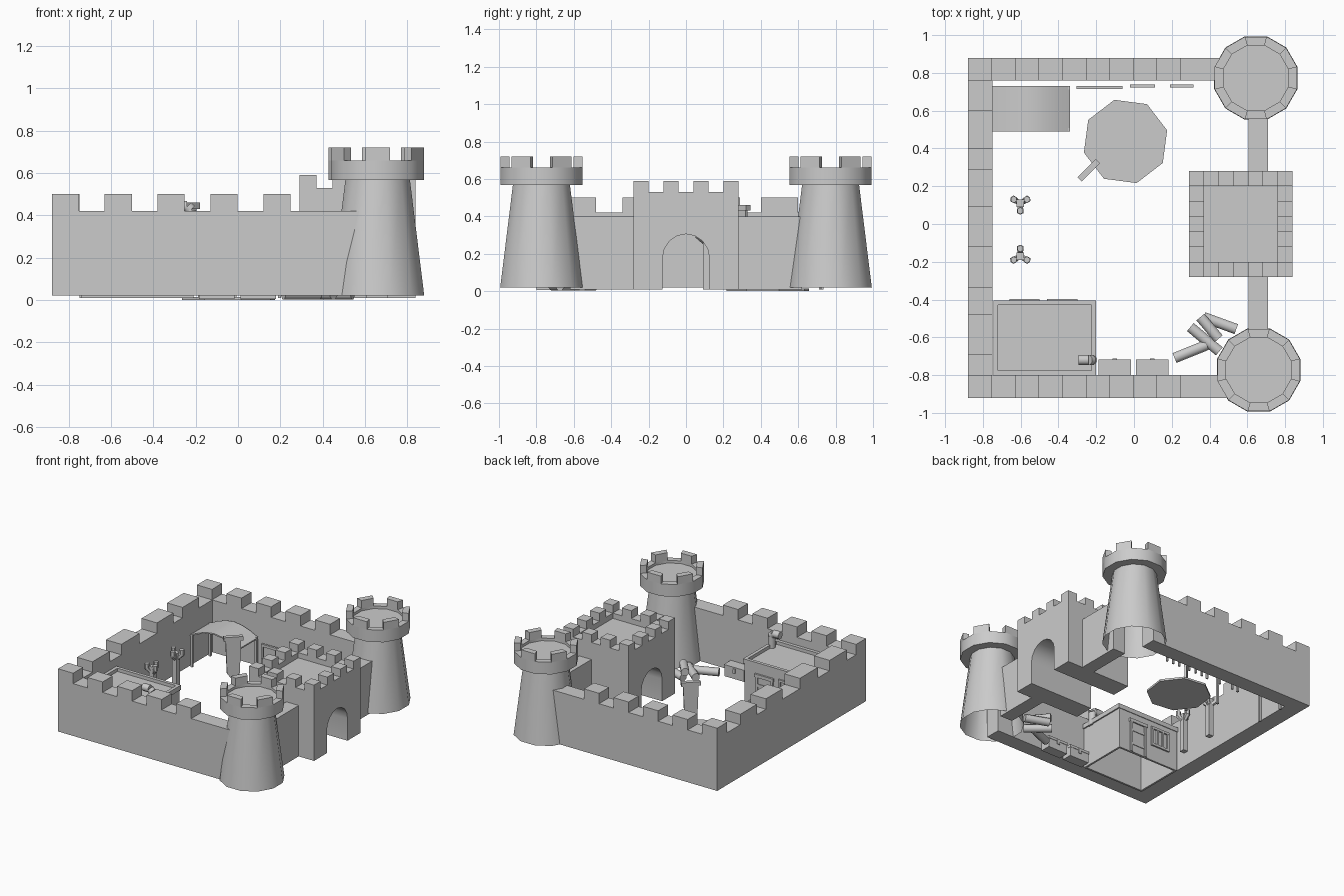
import bpy, bmesh, math
from mathutils import Matrix, Vector

if "Cube" in bpy.data.objects:
    bpy.data.objects.remove(bpy.data.objects["Cube"])

stone = bpy.data.materials.new("plain_grey")
stone.diffuse_color = (0.6, 0.6, 0.6, 1)
stone.use_nodes = True
stone.node_tree.nodes["Principled BSDF"].inputs["Base Color"].default_value = stone.diffuse_color


def mesh(name, verts, faces, smooth=None):
    me = bpy.data.meshes.new(name)
    me.from_pydata(verts, [], faces)
    bm = bmesh.new()
    bm.from_mesh(me)
    bmesh.ops.recalc_face_normals(bm, faces=bm.faces)
    bm.to_mesh(me)
    bm.free()
    me.materials.append(stone)
    if smooth:
        me.shade_smooth()
        me.set_sharp_from_angle(angle=math.radians(smooth))
    ob = bpy.data.objects.new(name, me)
    bpy.context.collection.objects.link(ob)
    return ob


BOX = [(0, 1, 3, 2), (4, 6, 7, 5), (0, 4, 5, 1), (2, 3, 7, 6), (0, 2, 6, 4), (1, 5, 7, 3)]


def box(name, x, y, z):
    return mesh(name, [(a, b, c) for a in x for b in y for c in z], BOX)


def prism(name, pts, put, a, b, smooth=None):
    """Extrude a 2D outline from depth a to depth b; put maps (u, v, depth) to xyz."""
    n = len(pts)
    verts = [put(u, v, d) for d in (a, b) for u, v in pts]
    faces = [tuple(range(n)), tuple(range(n, 2 * n))]
    faces += [(i, (i + 1) % n, n + (i + 1) % n, n + i) for i in range(n)]
    return mesh(name, verts, faces, smooth)


def rod(name, p, q, r, sides=8, r2=None):
    p, q = Vector(p), Vector(q)
    rot = (q - p).to_track_quat('Z', 'Y').to_matrix()
    pts = [(math.cos(t), math.sin(t)) for t in (2 * math.pi * (i + .5) / sides for i in range(sides))]
    r2 = r if r2 is None else r2
    verts = [tuple(o + rot @ Vector((u * k, v * k, 0))) for o, k in ((p, r), (q, r2)) for u, v in pts]
    faces = [tuple(range(sides)), tuple(range(sides, 2 * sides))]
    faces += [(i, (i + 1) % sides, sides + (i + 1) % sides, sides + i) for i in range(sides)]
    return mesh(name, verts, faces, 50)


# Curtain walls
box("front_wall", (-.88, .58), (-.92, -.80), (.02, .42))
box("back_wall", (-.88, .56), (.76, .88), (.02, .42))
box("left_wall", (-.88, -.75), (-.80, .76), (.02, .42))
for s, label in ((-1, "front"), (1, "back")):
    box("gate_wall_" + label, (.605, .71), sorted((s * .28, s * .62)), (.01, .40))

# Wall merlons
for y, label in (((-.92, -.80), "front"), ((.76, .88), "back")):
    for i in range(5):
        x = -.88 + i * .25
        box(label + "_merlon", (x, x + .128), y, (.42, .50))
for a, b in ((-.69, -.48), (-.34, -.12), (.09, .29), (.40, .60)):
    box("left_merlon", (-.88, -.75), (a, b), (.42, .50))


# Round towers with overhanging crowns, open underneath
def tower(label, cx, cy):
    n = 12
    ring = [(math.cos(t), math.sin(t)) for t in (2 * math.pi * (i + .5) / n for i in range(n))]
    prof = [(.228, .02), (.158, .567), (.226, .567), (.226, .66), (.178, .66), (.178, .64)]
    verts = [(cx + r * u, cy + r * v, z) for r, z in prof for u, v in ring]
    faces = [(k * n + i, k * n + (i + 1) % n, (k + 1) * n + (i + 1) % n, (k + 1) * n + i)
             for k in range(len(prof) - 1) for i in range(n)]
    faces.append(tuple(range((len(prof) - 1) * n, len(prof) * n)))
    mesh(label + "_tower", verts, faces, 40)
    for i in range(0, n, 2):
        u, v = ring[i], ring[i + 1]
        pts = [(u[0] * .226, u[1] * .226), (v[0] * .226, v[1] * .226),
               (v[0] * .178, v[1] * .178), (u[0] * .178, u[1] * .178)]
        prism(label + "_tower_merlon", pts, lambda a, b, d: (cx + a, cy + b, d), .66, .72)


tower("front", .66, -.773)
tower("back", .645, .773)

# Gatehouse with an arched passage
arch = [(.125 * math.cos(t), .18 + .125 * math.sin(t)) for t in (math.pi * i / 8 for i in range(9))]
outline = [(.28, .01), (.28, .49), (-.28, .49), (-.28, .01), (-.125, .01)] + arch[::-1] + [(.125, .01)]
prism("gatehouse", outline, lambda u, v, d: (d, u, v), .29, .84, 30)
box("gate_parapet_front", (.29, .84), (-.28, -.20), (.49, .53))
box("gate_parapet_back", (.29, .84), (.20, .28), (.49, .53))
box("gate_parapet_inner", (.29, .37), (-.20, .20), (.49, .53))
box("gate_parapet_outer", (.76, .84), (-.20, .20), (.49, .53))
for i in range(4):
    for j in range(4):
        if i in (0, 3) or j in (0, 3):
            x, y = .29 + i * .1567, -.28 + j * .16
            box("gate_merlon", (x, x + .08), (y, y + .08), (.53, .59))

# House with a rimmed flat roof, hollow underneath
box("house_wall_front", (-.74, -.21), (-.80, -.785), (.01, .33))
box("house_wall_back", (-.74, -.21), (-.425, -.41), (.01, .33))
box("house_wall_left", (-.74, -.725), (-.785, -.425), (.01, .33))
box("house_wall_right", (-.225, -.21), (-.785, -.425), (.01, .33))
box("house_roof", (-.72, -.225), (-.775, -.43), (.315, .335))
for x in ((-.745, -.72), (-.225, -.20)):
    box("roof_rim_side", x, (-.80, -.405), (.325, .36))
for y in ((-.80, -.775), (-.43, -.405)):
    box("roof_rim_end", (-.72, -.225), y, (.325, .36))

# House door and window
box("door_panel", (-.435, -.325), (-.41, -.406), (.01, .25))
for x in (-.455, -.325):
    box("door_post", (x, x + .02), (-.41, -.398), (.01, .25))
box("door_lintel", (-.46, -.30), (-.41, -.396), (.25, .275))
for z in (.07, .18):
    box("door_strap", (-.435, -.325), (-.406, -.401), (z, z + .02))
for z in (.13, .265):
    box("window_rail", (-.66, -.50), (-.41, -.398), (z, z + .018))
for i in range(4):
    x = -.66 + i * .0475
    box("window_bar", (x, x + .016), (-.41, -.399), (.13, .28))

# Bent chimney pipe
pipe = [(-.222, .32), (-.222, .425), (-.24, .442), (-.295, .442)]
for (a, b), (c, d) in zip(pipe, pipe[1:]):
    rod("chimney_pipe", (a, -.72, b), (c, -.72, d), .028, 8)

# Market stall with an arched awning on four posts
xs = [(-.75 + .41 * i / 6, .255 + .065 * math.sin(math.pi * i / 6)) for i in range(7)]
curve = xs + [(x, z - .01) for x, z in xs[::-1]]
prism("stall_awning", curve, lambda u, v, d: (u, d, v), .49, .73, 40)
for x in (-.74, -.35):
    for y in (.50, .72):
        box("stall_post", (x - .008, x + .008), (y - .008, y + .008), (.01, .26))

# Racks along the back wall
for x0, x1, y, top in ((-.305, -.06, .722, .22), (-.02, .11, .73, .18), (.19, .315, .73, .18)):
    for x in (x0, (x0 + x1) / 2 - .007, x1 - .014):
        box("rack_post", (x, x + .014), (y - .006, y + .006), (.01, top))
    for z in (top * .4, top - .02):
        box("rack_rail", (x0, x1), (y - .008, y + .008), (z, z + .02))

# Low eight-sided platform
disc = [(-.045 + .228 * math.cos(math.radians(15 + 45 * i)), .437 + .228 * math.sin(math.radians(15 + 45 * i)))
        for i in range(8)]
prism("round_platform", disc, lambda u, v, d: (u, v, d), 0, .015)

# Hanging banner turned forty-five degrees
place = Matrix.Translation((-.24, .285, 0)) @ Matrix.Rotation(math.radians(45), 4, 'Z')
cloth = [(-.055, .435), (.055, .435), (.045, .18), (0, .12), (-.045, .18)]
prism("banner_cloth", cloth, lambda u, v, d: (u, d, v), -.008, .008).matrix_world = place
box("banner_bar", (-.068, .068), (-.016, .016), (.43, .46)).matrix_world = place
box("banner_pole", (-.01, .01), (-.01, .01), (.01, .43)).matrix_world = place

# Three-armed posts in the yard
for y, turn in ((.11, -90), (-.17, 90)):
    box("yard_post", (-.622, -.582), (y - .02, y + .02), (.01, .31))
    for k in range(3):
        t = math.radians(turn + 120 * k)
        c, s = math.cos(t), math.sin(t)
        rod("yard_post_arm", (-.602, y, .25), (-.602 + .045 * c, y + .045 * s, .30), .012, 6, .02)
        rod("yard_post_cup", (-.602 + .04 * c, y + .04 * s, .29), (-.602 + .04 * c, y + .04 * s, .33), .018, 6)

# Chests against the front wall
for x in (-.185, .012):
    box("chest", (x, x + .168), (-.80, -.72), (.005, .075))
    box("chest_lid", (x - .002, x + .17), (-.80, -.717), (.075, .095))
    box("chest_latch", (x + .072, x + .096), (-.717, -.712), (.05, .085))

# Pile of logs beside the front tower
for cx, cy, cz, deg, half in ((.30, -.675, .03, 22, .092), (.375, -.61, .03, -40, .1),
                              (.455, -.525, .03, -20, .092), (.40, -.55, .075, -50, .075)):
    dx, dy = half * math.cos(math.radians(deg)), half * math.sin(math.radians(deg))
    rod("log", (cx - dx, cy - dy, cz), (cx + dx, cy + dy, cz), .03, 8)
